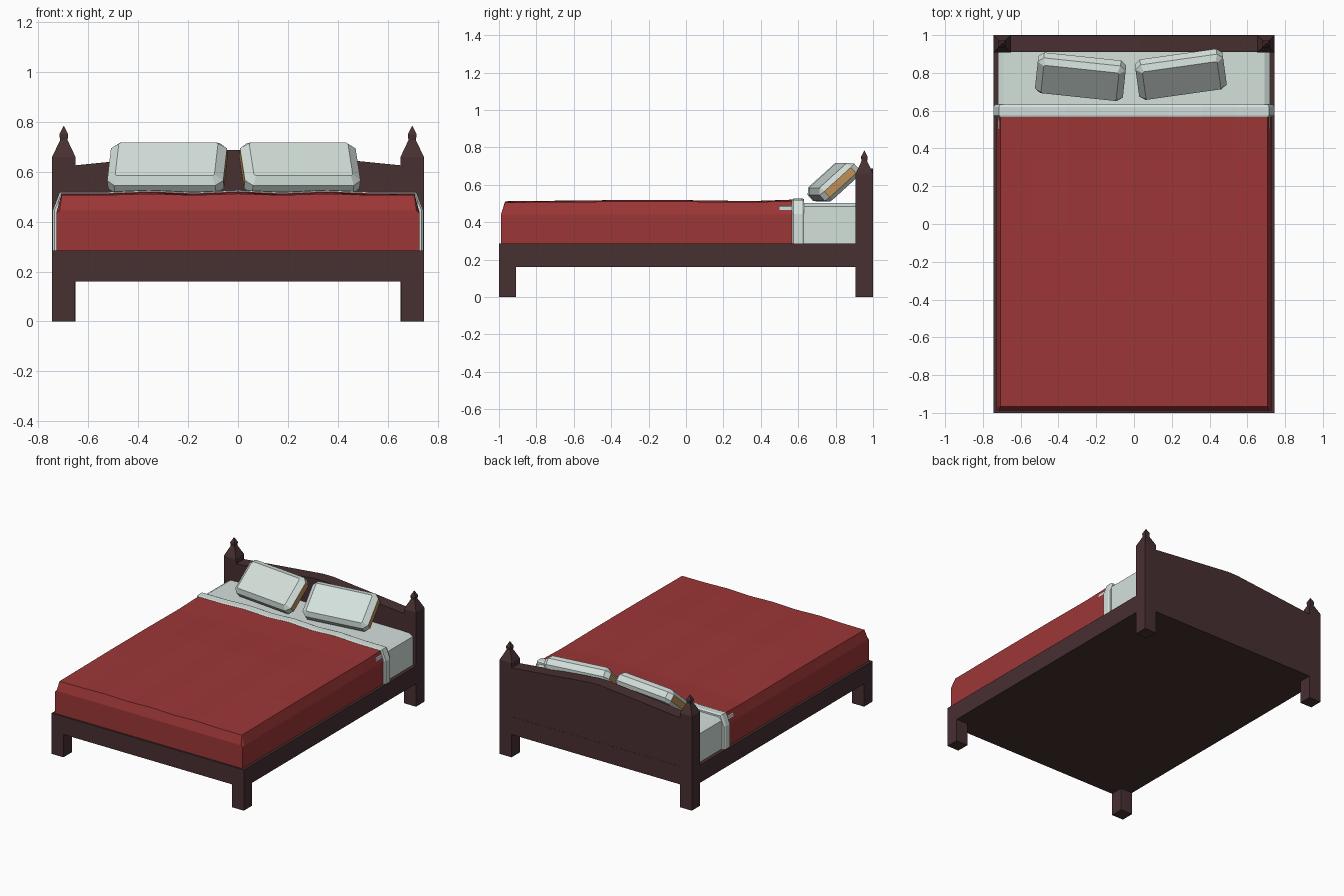
import bpy, bmesh, math
from mathutils import Matrix, Vector

if "Cube" in bpy.data.objects:
    bpy.data.objects.remove(bpy.data.objects["Cube"])


def material(name, rgb):
    m = bpy.data.materials.new(name)
    m.diffuse_color = (*rgb, 1)
    m.use_nodes = True
    m.node_tree.nodes["Principled BSDF"].inputs["Base Color"].default_value = m.diffuse_color
    return m


WOOD = material("dark wood", (0.064, 0.029, 0.031))
RED = material("red blanket", (0.335, 0.037, 0.037))
WHITE = material("pale linen", (0.66, 0.75, 0.71))
TAN = material("tan trim", (0.56, 0.29, 0.10))


def loft(name, rings, *mats):
    """Skin equal-sized closed rings and cap both ends."""
    bm = bmesh.new()
    vs = [[bm.verts.new(p) for p in r] for r in rings]
    n = len(vs[0])
    for a, b in zip(vs, vs[1:]):
        for i in range(n):
            j = (i + 1) % n
            bm.faces.new((a[i], a[j], b[j], b[i]))
    bm.faces.new(vs[0])
    bm.faces.new(vs[-1])
    bmesh.ops.recalc_face_normals(bm, faces=bm.faces)
    me = bpy.data.meshes.new(name)
    bm.to_mesh(me)
    bm.free()
    for m in mats:
        me.materials.append(m)
    ob = bpy.data.objects.new(name, me)
    bpy.context.collection.objects.link(ob)
    return ob


def square(cx, cy, z, h):
    return [(cx + sx * h, cy + sy * h, z) for sx, sy in ((-1, -1), (1, -1), (1, 1), (-1, 1))]


# base frame slab
loft("bed_base", [[(sx * 0.745, sy, z) for sx, sy in ((-1, -1), (1, -1), (1, 1), (-1, 1))]
                  for z in (0.16, 0.285)], WOOD)

# front legs and headboard posts with pointed finials
for side, s in (("left", -1), ("right", 1)):
    loft("front_leg_" + side, [square(s * 0.699, -0.954, z, 0.046) for z in (0, 0.17)], WOOD)
    loft("head_post_" + side, [square(s * 0.6985, 0.9535, z, h) for z, h in
         ((0, 0.0465), (0.66, 0.0465), (0.727, 0.015), (0.75, 0.018), (0.783, 0.001))], WOOD)

# headboard with a low peak
board = [(-0.66, 0.2), (0.66, 0.2), (0.66, 0.625), (0.04, 0.687), (-0.04, 0.687), (-0.66, 0.625)]
loft("headboard", [[(x, y, z) for x, z in board] for y in (0.91, 0.999)], WOOD)


def bedding(y, half, shoulder, low, high, wave=0.0):
    """Draped cross-section at y: straight sides, sloped shoulders, rippled top."""
    pts = [(-half, y, 0.28), (half, y, 0.28), (half, y, low), (half - shoulder, y, high)]
    for k in range(1, 8):
        x = (half - shoulder) * (1 - k / 4)
        pts.append((x, y, high + wave * (1 + math.cos(4 * math.pi * x / 0.75))))
    return pts + [(-half + shoulder, y, high), (-half, y, low)]


# mattress, blanket and turned-down sheet
loft("mattress", [bedding(y, 0.72, 0.03, 0.485, 0.503) for y in (0.5, 0.91)], WHITE)
loft("blanket", [bedding(-0.988, 0.727, 0.012, 0.435, 0.445),
                 bedding(-0.967, 0.727, 0.02, 0.44, 0.506, 0.003)] +
     [bedding(y, 0.727, 0.02, 0.44, z, w) for y, z, w in
      ((-0.4, 0.51, 0.004), (0.0, 0.51, 0.004), (0.35, 0.507, 0.003), (0.575, 0.513, 0.004))], RED)
loft("sheet_fold", [bedding(y, h, 0.028, 0.445, z, 0.004) for y, h, z in
                    ((0.567, 0.736, 0.514), (0.575, 0.743, 0.518),
                     (0.62, 0.743, 0.52), (0.632, 0.736, 0.514))], WHITE)


def octagon(w, h, c, z):
    q = [(w, h - c), (w - c, h)]
    pts = q + [(-x, y) for x, y in q[::-1]] + [(-x, -y) for x, y in q] + [(x, -y) for x, y in q[::-1]]
    return [Vector((x, y, z)) for x, y in pts]


# leaning pillows with tan ends
for side, pos, yaw in (("left", (-0.283, 0.777, 0.616), -6), ("right", (0.248, 0.79, 0.616), 8)):
    p = loft("pillow_" + side, [octagon(0.215, 0.105, 0.02, -0.047), octagon(0.234, 0.126, 0.03, -0.025),
                                octagon(0.234, 0.126, 0.03, 0.018), octagon(0.2, 0.1, 0.008, 0.047)],
             WHITE, TAN)
    for f in p.data.polygons:
        if abs(f.normal.x) > 0.95:
            f.material_index = 1
    p.matrix_world = (Matrix.Translation(pos) @ Matrix.Rotation(math.radians(yaw), 4, 'Z')
                      @ Matrix.Rotation(math.radians(42), 4, 'X'))
